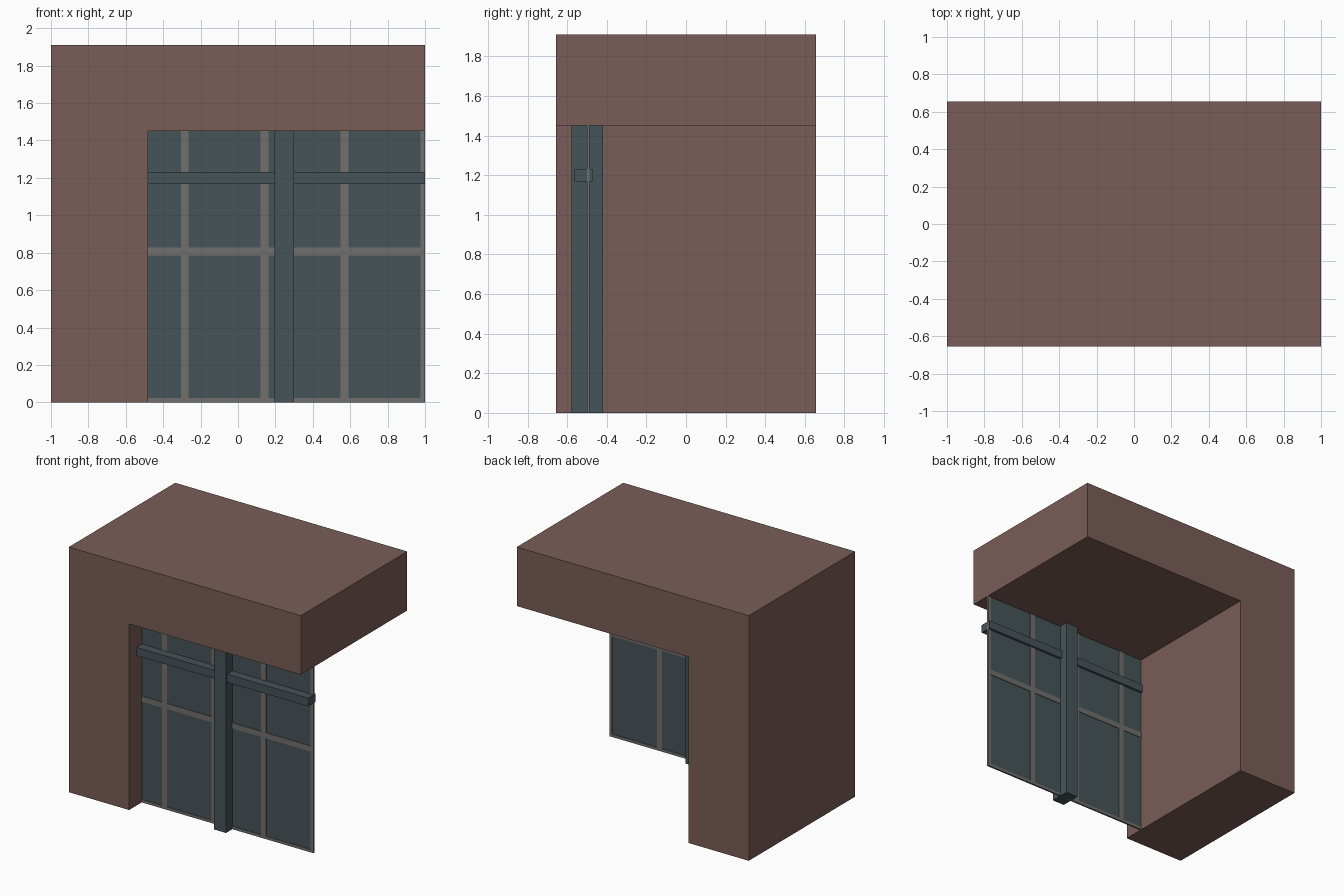
import bpy
import bmesh

cube = bpy.data.objects.get("Cube")
if cube:
    bpy.data.objects.remove(cube, do_unlink=True)


def make_material(name, rgb):
    mat = bpy.data.materials.new(name)
    mat.use_nodes = True
    color = (*rgb, 1.0)
    mat.diffuse_color = color
    mat.node_tree.nodes["Principled BSDF"].inputs["Base Color"].default_value = color
    return mat


BRICK = make_material("brown brick", (0.193, 0.110, 0.095))
SLATE = make_material("dark slate", (0.062, 0.088, 0.098))
GREY = make_material("grey metal", (0.165, 0.162, 0.158))


def finish(name, bm, mat):
    bmesh.ops.recalc_face_normals(bm, faces=bm.faces)
    mesh = bpy.data.meshes.new(name)
    bm.to_mesh(mesh)
    bm.free()
    mesh.materials.append(mat)
    obj = bpy.data.objects.new(name, mesh)
    bpy.context.collection.objects.link(obj)
    return obj


def add_box(bm, xs, ys, zs):
    verts = bmesh.ops.create_cube(bm, size=1.0)["verts"]
    for v in verts:
        for axis, (lo, hi) in enumerate((xs, ys, zs)):
            v.co[axis] = (lo + hi) / 2 + v.co[axis] * (hi - lo)


def box(name, xs, ys, zs, mat):
    bm = bmesh.new()
    add_box(bm, xs, ys, zs)
    return finish(name, bm, mat)


# Main dimensions
LEFT, RIGHT, HEAD = -0.48, 1.0, 1.45
DEPTH, HEIGHT = 0.655, 1.91
GLASS_Y = -0.493

# Wall: pier and overhanging block as one L-shaped extrusion
bm = bmesh.new()
outline = [(-1, 0), (LEFT, 0), (LEFT, HEAD), (RIGHT, HEAD), (RIGHT, HEIGHT), (-1, HEIGHT)]
face = bm.faces.new([bm.verts.new((x, -DEPTH, z)) for x, z in outline])
extruded = bmesh.ops.extrude_face_region(bm, geom=[face])["geom"]
bmesh.ops.translate(bm, vec=(0, 2 * DEPTH, 0),
                    verts=[g for g in extruded if isinstance(g, bmesh.types.BMVert)])
finish("brick_wall", bm, BRICK)

# Thin glazing sheet
box("window_panes", (LEFT, RIGHT - 0.001), (GLASS_Y - 0.002, GLASS_Y + 0.002),
    (0.003, HEAD), SLATE)

# Glazing bars: evenly spaced uprights, the last one cut by the open end
bar_y = (GLASS_Y - 0.007, GLASS_Y + 0.007)
bm = bmesh.new()
for i in range(4):
    x = -0.285 + 0.4275 * i
    add_box(bm, (x - 0.021, min(x + 0.021, RIGHT)), bar_y, (0, HEAD))
finish("window_uprights", bm, GREY)

# Sill bar and middle bar
bm = bmesh.new()
for zs in ((0, 0.022), (0.785, 0.828)):
    add_box(bm, (LEFT, RIGHT), (bar_y[0] + 0.0003, bar_y[1] - 0.0003), zs)
finish("window_crossbars", bm, GREY)

# Structural post and rail
box("post", (0.195, 0.30), (-0.577, -0.42), (0, HEAD), SLATE)
box("rail", (LEFT, RIGHT), (-0.563, -0.472), (1.168, 1.232), SLATE)
